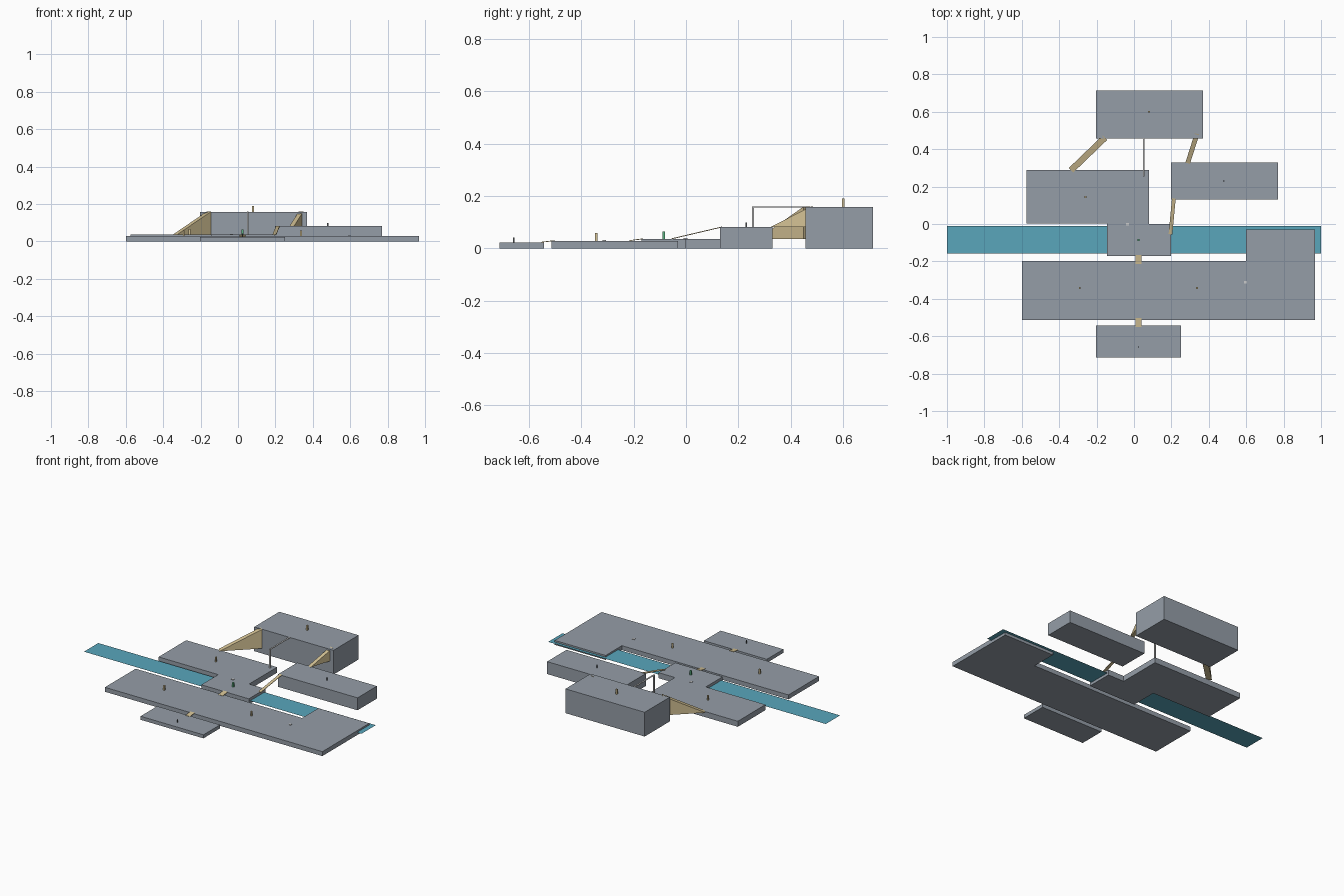
import bpy, bmesh
from mathutils import Vector

if "Cube" in bpy.data.objects:
    bpy.data.objects.remove(bpy.data.objects["Cube"])


def material(name, rgb):
    m = bpy.data.materials.new(name)
    m.diffuse_color = (*rgb, 1)
    m.use_nodes = True
    m.node_tree.nodes["Principled BSDF"].inputs["Base Color"].default_value = m.diffuse_color
    return m


water = material("water blue", (0.10, 0.38, 0.50))
sand = material("sand", (0.66, 0.54, 0.30))
stone = material("slate", (0.30, 0.34, 0.39))
green = material("green", (0.10, 0.45, 0.22))
dark = material("dark", (0.12, 0.13, 0.14))
pale = material("pale", (0.75, 0.75, 0.75))


def make(name, verts, faces, mat):
    me = bpy.data.meshes.new(name)
    me.from_pydata([tuple(v) for v in verts], [], faces)
    bm = bmesh.new()
    bm.from_mesh(me)
    bmesh.ops.recalc_face_normals(bm, faces=bm.faces)
    bm.to_mesh(me)
    bm.free()
    me.materials.append(mat)
    ob = bpy.data.objects.new(name, me)
    bpy.context.collection.objects.link(ob)
    return ob


def slab(name, outline, z0, z1, mat):
    n = len(outline)
    verts = [(x, y, z0) for x, y in outline] + [(x, y, z1) for x, y in outline]
    faces = [tuple(range(n)), tuple(range(n, 2 * n))]
    faces += [(i, (i + 1) % n, (i + 1) % n + n, i + n) for i in range(n)]
    return make(name, verts, faces, mat)


def rect(x0, x1, y0, y1):
    return [(x0, y0), (x1, y0), (x1, y1), (x0, y1)]


def ramp(name, low, high, width, solid):
    """Sloped walkway: a full wedge when solid, else a thin plank."""
    a, b = Vector(low), Vector(high)
    d = b - a
    s = Vector((-d.y, d.x, 0)).normalized() * width / 2
    if solid:
        c = Vector((b.x, b.y, a.z))
        verts = [a - s, b - s, c - s, a + s, b + s, c + s]
        faces = [(0, 1, 2), (3, 4, 5), (0, 1, 4, 3), (1, 2, 5, 4), (2, 0, 3, 5)]
    else:
        t = Vector((0, 0, 0.003))
        verts = [a - s, a + s, b + s, b - s]
        verts += [v - t for v in verts]
        faces = [(0, 1, 2, 3), (4, 5, 6, 7)]
        faces += [(i, (i + 1) % 4, (i + 1) % 4 + 4, i + 4) for i in range(4)]
    return make(name, verts, faces, sand)


# Terraces
slab("back_terrace", rect(-0.203, 0.368, 0.457, 0.715), 0, 0.158, stone)
slab("right_terrace", rect(0.197, 0.77, 0.13, 0.33), 0, 0.081, stone)
slab("middle_terrace", [(-0.575, 0.004), (-0.145, 0.004), (-0.145, -0.17), (0.197, -0.17),
                        (0.197, 0.0), (0.08, 0.0), (0.08, 0.288), (-0.575, 0.288)], 0, 0.036, stone)
slab("lower_terrace", [(-0.6, -0.513), (0.967, -0.513), (0.967, -0.03), (0.6, -0.03),
                       (0.6, -0.197), (-0.6, -0.197)], 0, 0.029, stone)
slab("front_terrace", rect(-0.203, 0.25, -0.713, -0.542), 0, 0.023, stone)

# River sheet
make("river", [(x, y, 0.018) for x, y in rect(-1, 1, -0.157, -0.01)], [(0, 1, 2, 3)], water)

# Ramps and small bridges
ramp("left_ramp", (-0.337, 0.287, 0.036), (-0.155, 0.462, 0.16), 0.034, True)
ramp("right_ramp", (0.287, 0.325, 0.081), (0.337, 0.482, 0.16), 0.025, True)
ramp("centre_ramp", (0.195, -0.055, 0.038), (0.213, 0.137, 0.083), 0.02, False)
ramp("river_bridge", (0.025, -0.215, 0.031), (0.025, -0.165, 0.038), 0.032, False)
ramp("front_bridge", (0.025, -0.552, 0.025), (0.025, -0.503, 0.031), 0.032, False)

# Lift post and overhead beam
slab("lift_post", rect(0.047, 0.057, 0.253, 0.26), 0.034, 0.158, pale)
slab("lift_beam", rect(0.047, 0.057, 0.253, 0.459), 0.156, 0.159, pale)

# Marker pegs
pegs = [(0.08, 0.60, 0.158, 0.190, sand), (-0.26, 0.145, 0.036, 0.066, sand),
        (0.48, 0.23, 0.081, 0.099, dark), (0.025, -0.085, 0.036, 0.064, green),
        (-0.29, -0.343, 0.029, 0.059, sand), (0.337, -0.343, 0.029, 0.059, sand),
        (0.025, -0.658, 0.023, 0.042, dark)]
for i, (x, y, z0, z1, m) in enumerate(pegs):
    r = 0.003 if m == dark else 0.005
    slab(f"peg_{i + 1}", rect(x - r, x + r, y - r, y + r), z0, z1, m)

# Small floor plates
for i, (x, y, z) in enumerate([(-0.035, -0.002, 0.036), (0.595, -0.312, 0.029)]):
    slab(f"floor_plate_{i + 1}", rect(x - 0.008, x + 0.008, y - 0.007, y + 0.007), z, z + 0.003, pale)
